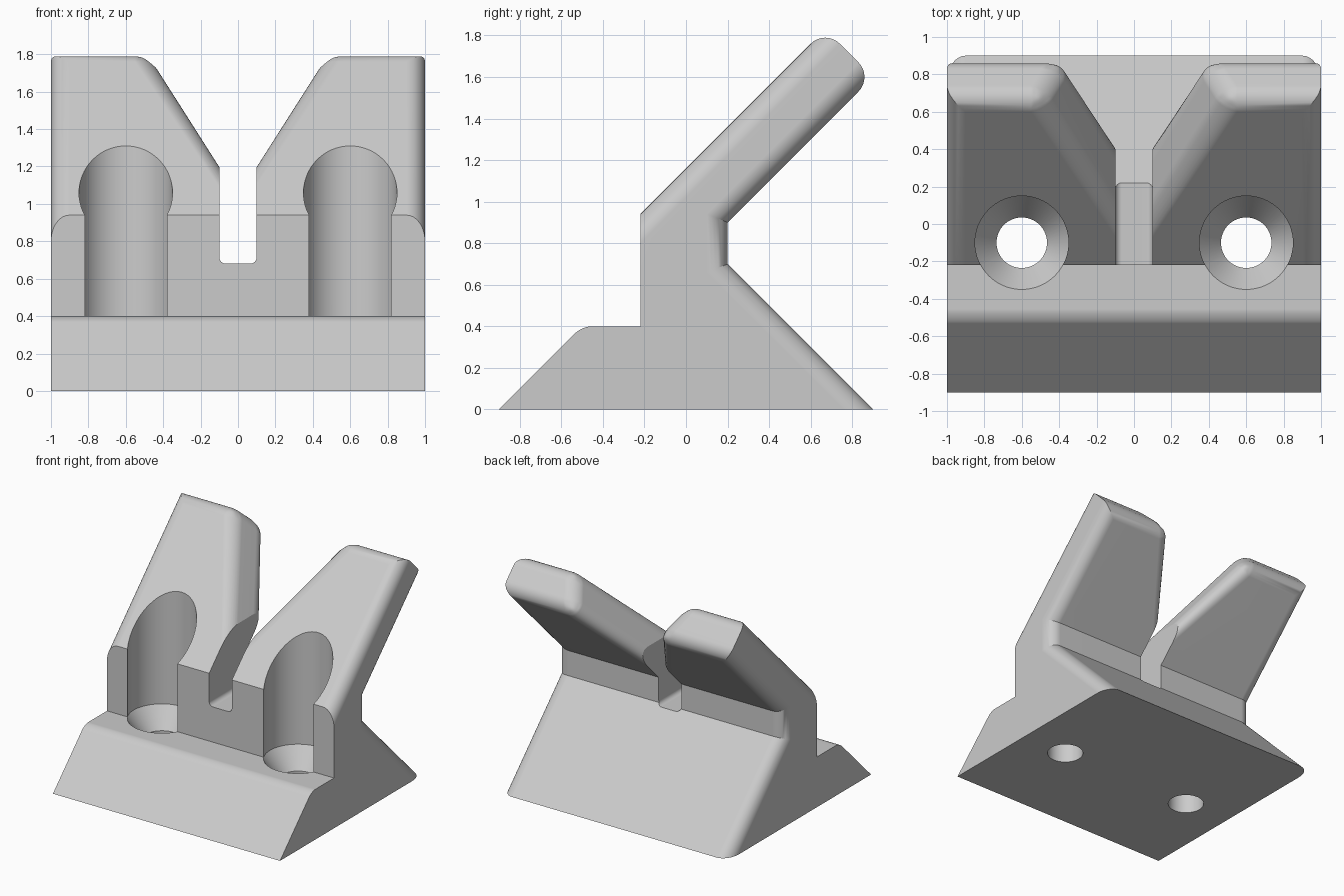
import bpy, bmesh, math
from mathutils import Vector

if "Cube" in bpy.data.objects:
    bpy.data.objects.remove(bpy.data.objects["Cube"], do_unlink=True)

grey = bpy.data.materials.new("light_grey")
grey.use_nodes = True
colour = (0.6, 0.6, 0.6, 1)
grey.diffuse_color = colour
grey.node_tree.nodes["Principled BSDF"].inputs["Base Color"].default_value = colour


def make_object(name, bm):
    bmesh.ops.recalc_face_normals(bm, faces=bm.faces)
    mesh = bpy.data.meshes.new(name)
    bm.to_mesh(mesh)
    bm.free()
    mesh.materials.append(grey)
    ob = bpy.data.objects.new(name, mesh)
    bpy.context.collection.objects.link(ob)
    return ob


def prism(bm, points, direction):
    face = bm.faces.new([bm.verts.new(p) for p in points])
    new = bmesh.ops.extrude_face_region(bm, geom=[face])["geom"]
    bmesh.ops.translate(bm, vec=direction, verts=[v for v in new if isinstance(v, bmesh.types.BMVert)])


# Side profile (y, z): wedge foot, upright and slanted arm
profile = [(-0.9, 0), (-0.5, 0.4), (-0.22, 0.4), (-0.22, 0.94), (0.67, 1.83),
           (0.9, 1.6), (0.2, 0.9), (0.2, 0.7), (0.9, 0)]
bm = bmesh.new()
prism(bm, [(0, y, z) for y, z in profile], (1, 0, 0))
bmesh.ops.recalc_face_normals(bm, faces=bm.faces)

# Slope the inner side of the arm
slope = Vector((-1.57, 0, 1))
apex = Vector((0, 0, 1.04))
bmesh.ops.bisect_plane(bm, geom=bm.verts[:] + bm.edges[:] + bm.faces[:],
                       plane_co=apex, plane_no=slope, clear_outer=True)
bmesh.ops.holes_fill(bm, edges=[e for e in bm.edges if e.is_boundary])
bmesh.ops.recalc_face_normals(bm, faces=bm.faces)


# Round the arm, tip and rear side edges
def is_rounded(edge):
    a, b = (v.co for v in edge.verts)
    mid = (a + b) / 2
    if mid.x < 0.001:
        return False
    on_slope = all(abs((p - apex).dot(slope)) < 0.001 for p in (a, b))
    tip = all(p.y + p.z > 2.45 for p in (a, b)) and abs(a.x - b.x) > 0.2 and abs(a.y - b.y) < 0.01
    side = mid.x > 0.99 and mid.y > 0.19 and 0.1 < mid.z < 1.6
    return on_slope or tip or side


bmesh.ops.bevel(bm, geom=[e for e in bm.edges if is_rounded(e)], offset=0.14,
                offset_type='WIDTH', segments=8, profile=0.5, affect='EDGES')
foot = [e for e in bm.edges if all((v.co.yz - Vector((-0.5, 0.4))).length < 0.01 for v in e.verts)]
bmesh.ops.bevel(bm, geom=foot, offset=0.045, offset_type='OFFSET', segments=6,
                profile=0.5, affect='EDGES')

# Open the middle and mirror the half
bmesh.ops.delete(bm, geom=[f for f in bm.faces if all(abs(v.co.x) < 0.001 for v in f.verts)],
                 context='FACES')
bracket = make_object("bracket", bm)
mirror = bracket.modifiers.new("mirror", 'MIRROR')
mirror.merge_threshold = 0.001

# Centre slot cutter with rounded floor
bm = bmesh.new()
r = 0.035
outline = [(-0.1, 2)]
for cx, start in ((-0.1 + r, math.pi), (0.1 - r, 1.5 * math.pi)):
    for i in range(7):
        t = start + i * math.pi / 12
        outline.append((cx + r * math.cos(t), 0.68 + r + r * math.sin(t)))
outline.append((0.1, 2))
prism(bm, [(x, -1.2, z) for x, z in outline], (0, 2.4, 0))
cutters = [make_object("slot_cutter", bm)]

# Countersunk screw hole cutters
for side, x in (("right", -0.6), ("left", 0.6)):
    bm = bmesh.new()
    lathe = [(0, -0.1), (0.135, -0.1), (0.135, 0.24), (0.25, 0.4), (0.25, 2), (0, 2)]
    verts = [bm.verts.new((x + rad, -0.1, z)) for rad, z in lathe]
    edges = [bm.edges.new(pair) for pair in zip(verts, verts[1:])]
    bmesh.ops.spin(bm, geom=verts + edges, cent=(x, -0.1, 0), axis=(0, 0, 1),
                   angle=math.tau, steps=64)
    bmesh.ops.remove_doubles(bm, verts=bm.verts, dist=0.0005)
    cutters.append(make_object(side + "_screw_hole_cutter", bm))

for cutter in cutters:
    cutter.hide_render = True
    cut = bracket.modifiers.new(cutter.name, 'BOOLEAN')
    cut.operation = 'DIFFERENCE'
    cut.solver = 'EXACT'
    cut.object = cutter

# Apply, then smooth the curved surfaces
bpy.ops.object.select_all(action='DESELECT')
bpy.context.view_layer.objects.active = bracket
bracket.select_set(True)
for name in [m.name for m in bracket.modifiers]:
    bpy.ops.object.modifier_apply(modifier=name)
for cutter in cutters:
    bpy.data.objects.remove(cutter, do_unlink=True)
bpy.ops.object.shade_smooth_by_angle(angle=math.radians(25))
weighted = bracket.modifiers.new("flat_face_normals", 'WEIGHTED_NORMAL')
weighted.keep_sharp = True
